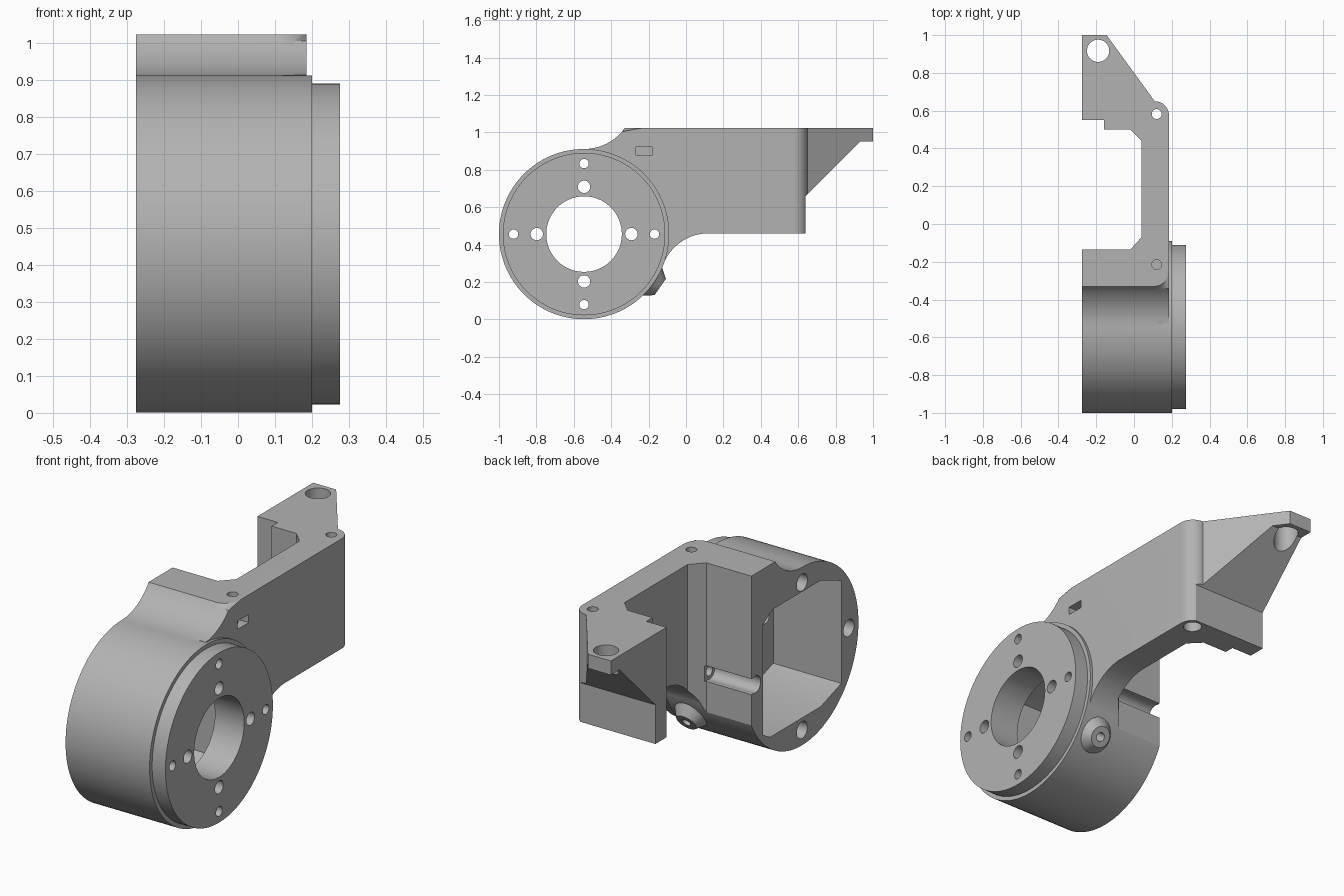
import bpy, bmesh, math
from mathutils import Vector

if "Cube" in bpy.data.objects:
    bpy.data.objects.remove(bpy.data.objects["Cube"], do_unlink=True)

grey = bpy.data.materials.new("plain_grey")
grey.use_nodes = True
COLOR = (0.45, 0.45, 0.45, 1)
grey.diffuse_color = COLOR
grey.node_tree.nodes["Principled BSDF"].inputs["Base Color"].default_value = COLOR


def arc(cx, cy, r, start, end, n):
    """Points on an arc, angles in degrees."""
    angles = [math.radians(start + (end - start) * i / n) for i in range(n + 1)]
    return [(cx + r * math.cos(a), cy + r * math.sin(a)) for a in angles]


def circle(cx, cy, r, n=32):
    return arc(cx, cy, r, 0, 360, n)[:-1]


def to_object(name, bm):
    bmesh.ops.recalc_face_normals(bm, faces=bm.faces)
    mesh = bpy.data.meshes.new(name)
    bm.to_mesh(mesh)
    bm.free()
    mesh.materials.append(grey)
    ob = bpy.data.objects.new(name, mesh)
    bpy.context.collection.objects.link(ob)
    return ob


def prism_mesh(pts, axis, a, b):
    """Extrude an outline: (y, z) points along x, or (x, y) points along z."""
    bm = bmesh.new()
    place = (lambda p, d: (d, *p)) if axis == "x" else (lambda p, d: (*p, d))
    low = [bm.verts.new(place(p, a)) for p in pts]
    high = [bm.verts.new(place(p, b)) for p in pts]
    bm.faces.new(low)
    bm.faces.new(high)
    for i in range(len(pts)):
        j = (i + 1) % len(pts)
        bm.faces.new((low[i], low[j], high[j], high[i]))
    return bm


def prism(name, pts, axis, a, b):
    return to_object(name, prism_mesh(pts, axis, a, b))


def combine(base, tool, operation):
    """Bake a boolean into base and remove the tool."""
    mod = base.modifiers.new("combine", "BOOLEAN")
    mod.operation = operation
    mod.solver = "EXACT"
    mod.object = tool
    bpy.context.view_layer.update()
    graph = bpy.context.evaluated_depsgraph_get()
    baked = bpy.data.meshes.new_from_object(base.evaluated_get(graph))
    base.modifiers.clear()
    base.data = baked
    bpy.data.objects.remove(tool, do_unlink=True)


def cut(pts, axis, a, b):
    combine(bracket, prism("cutter", pts, axis, a, b), "DIFFERENCE")


CY, CZ = -0.545, 0.456     # housing centre
LEFT, ARM, TOP = -0.275, 0.185, 1.022

# Round housing
bracket = prism("motor_bracket", circle(CY, CZ, 0.455, 128), "x", LEFT, 0.2)

# Arm side profile, blended into the housing by two concave arcs
profile = [(CY, 0.6)]
profile += arc(CY, 0.911 + 0.268, 0.268, -90, -36.2, 12)[:-1]
profile += [(-0.33, TOP), (1, TOP), (1, 0.95), (0.93, 0.95), (0.64, 0.66), (0.64, 0.46)]
profile += arc(0.12, 0.202, 0.258, 90, 159, 16)
profile += [(-0.25, 0.4)]
bm = prism_mesh(profile, "x", LEFT, ARM)
# Rounded outer edge along the upper blend
rim = [e for e in bm.edges if all(v.co.x > 0.18 and v.co.y < -0.32 and v.co.z > 0.9
                                  for v in e.verts)]
bmesh.ops.bevel(bm, geom=rim, offset=0.075, segments=8, profile=0.5, affect="EDGES")
combine(bracket, to_object("arm", bm), "UNION")

# Open gap between the housing and the rear tab
cut([(-0.4, -0.135), (-0.02, -0.135), (0.04, -0.07), (0.04, 0.44), (-0.02, 0.5),
     (-0.16, 0.5), (-0.16, 0.55), (-0.4, 0.55)], "z", -0.1, 1.2)

# Slanted, rounded outer side of the rear tab
cut([(-0.218, 1.1), (-0.145, 1)] + arc(0.11, 0.575, 0.075, 90, 0, 10)
    + [(0.3, 0.575), (0.3, 1.1)], "z", -0.1, 1.2)

# Front flange
combine(bracket, prism("flange", circle(CY, CZ, 0.434, 128), "x", 0.15, 0.275), "UNION")

# Angled screw boss under the housing
axis = Vector((0, 0.82, -0.57)).normalized()
tip = Vector((0.095, -0.138, 0.173))


def spike(name, r1, r2, length, lead):
    cone = bmesh.new()
    bmesh.ops.create_cone(cone, cap_ends=True, segments=32, radius1=r1, radius2=r2, depth=length)
    cone.transform(axis.to_track_quat("Z", "Y").to_matrix().to_4x4())
    bmesh.ops.translate(cone, verts=cone.verts, vec=tip + axis * (lead - length / 2))
    return to_object(name, cone)


combine(bracket, spike("screw_boss", 0.105, 0.053, 0.07, 0), "UNION")
combine(bracket, spike("boss_hole", 0.022, 0.022, 0.12, 0.02), "DIFFERENCE")

# Motor cavity and shaft opening
cavity = [(-0.317, 0.265), (-0.15, 0.33), (0.24, 0.33), (0.317, 0.28),
          (0.317, -0.28), (0.26, -0.315), (-0.15, -0.315), (-0.317, -0.26)]
cut([(CY + y, CZ + z) for y, z in cavity], "x", -0.4, 0.11)
cut(circle(CY, CZ, 0.202, 64), "x", 0, 0.4)

# Four pairs of flange holes, the outer ones counterbored from the open side
for dy, dz in ((1, 0), (0, 1), (-1, 0), (0, -1)):
    cut(circle(CY + 0.253 * dy, CZ + 0.253 * dz, 0.033), "x", 0, 0.4)
    outer = (CY + 0.377 * dy, CZ + 0.377 * dz)
    cut(circle(*outer, 0.025), "x", -0.4, 0.4)
    cut(circle(*outer, 0.043), "x", -0.4, -0.015)

# Slit where the rear counterbore breaks through the wall
cut([(-0.168, CZ - 0.04), (-0.1, CZ - 0.04), (-0.1, CZ + 0.04), (-0.168, CZ + 0.04)],
    "x", -0.4, -0.015)

# Vertical screw holes and the nut pocket
cut(circle(-0.19, 0.917, 0.059), "z", 0.6, 1.2)
cut(circle(0.12, 0.582, 0.026), "z", 0.3, 1.2)
cut(circle(0.12, 0.582, 0.044), "z", 0.3, 0.55)
cut(circle(0.12, -0.215, 0.026), "z", 0.82, 1.2)
cut([(-0.268, 0.88), (-0.178, 0.88), (-0.178, 0.921), (-0.268, 0.921)], "x", 0.075, 0.3)

# Smooth curves, sharp corners
bpy.ops.object.select_all(action="DESELECT")
bracket.select_set(True)
bpy.context.view_layer.objects.active = bracket
bpy.ops.object.shade_smooth_by_angle(angle=math.radians(25))
